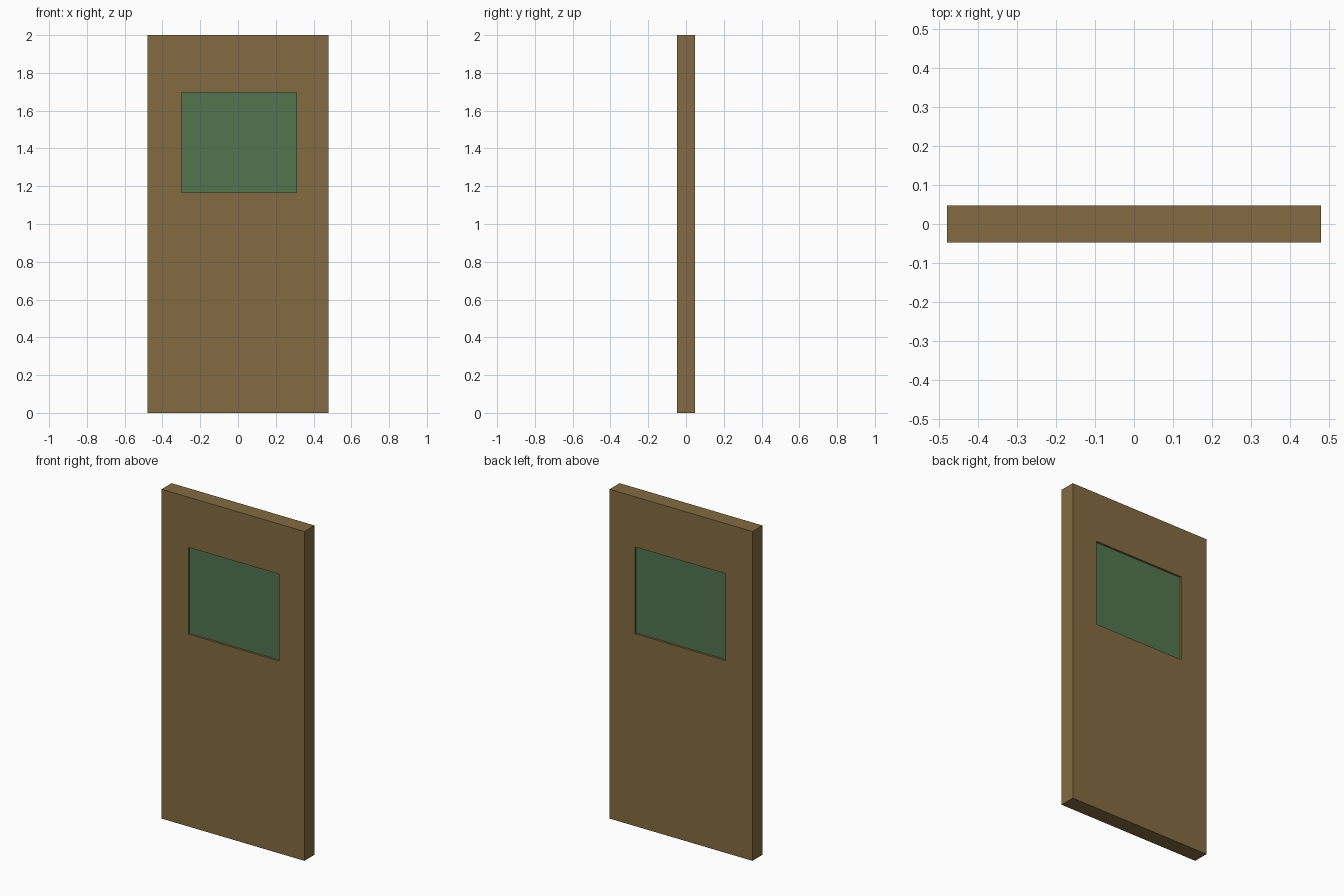
import bpy, bmesh

if "Cube" in bpy.data.objects:
    bpy.data.objects.remove(bpy.data.objects["Cube"])

HALF_DEPTH = 0.048
RECESS = 0.012
DOOR = (-0.48, 0.48, 0.0, 2.0)           # x0, x1, z0, z1
WINDOW = (-0.30, 0.31, 1.168, 1.695)


def material(name, color):
    mat = bpy.data.materials.new(name)
    mat.diffuse_color = (*color, 1)
    mat.use_nodes = True
    mat.node_tree.nodes["Principled BSDF"].inputs["Base Color"].default_value = mat.diffuse_color
    return mat


def rect_loop(bm, rect, y):
    x0, x1, z0, z1 = rect
    return [bm.verts.new((x, y, z)) for x, z in ((x0, z0), (x1, z0), (x1, z1), (x0, z1))]


def finish(bm, name, mat):
    bmesh.ops.recalc_face_normals(bm, faces=bm.faces)
    mesh = bpy.data.meshes.new(name)
    bm.to_mesh(mesh)
    bm.free()
    mesh.materials.append(mat)
    obj = bpy.data.objects.new(name, mesh)
    bpy.context.collection.objects.link(obj)
    return obj


# Door panel: four rectangular loops joined into a ring around the window opening
bm = bmesh.new()
loops = [rect_loop(bm, DOOR, -HALF_DEPTH), rect_loop(bm, DOOR, HALF_DEPTH),
         rect_loop(bm, WINDOW, HALF_DEPTH), rect_loop(bm, WINDOW, -HALF_DEPTH)]
for a, b in zip(loops, loops[1:] + loops[:1]):
    for i in range(4):
        j = (i + 1) % 4
        bm.faces.new((a[i], a[j], b[j], b[i]))
finish(bm, "door_panel", material("wood", (0.23, 0.147, 0.053)))

# Window pane: slab filling the opening, slightly recessed on both sides
bm = bmesh.new()
front = rect_loop(bm, WINDOW, -HALF_DEPTH + RECESS)
back = rect_loop(bm, WINDOW, HALF_DEPTH - RECESS)
bm.faces.new(front)
bm.faces.new(back)
for i in range(4):
    j = (i + 1) % 4
    bm.faces.new((front[i], front[j], back[j], back[i]))
finish(bm, "window_pane", material("green_glass", (0.084, 0.178, 0.076)))
